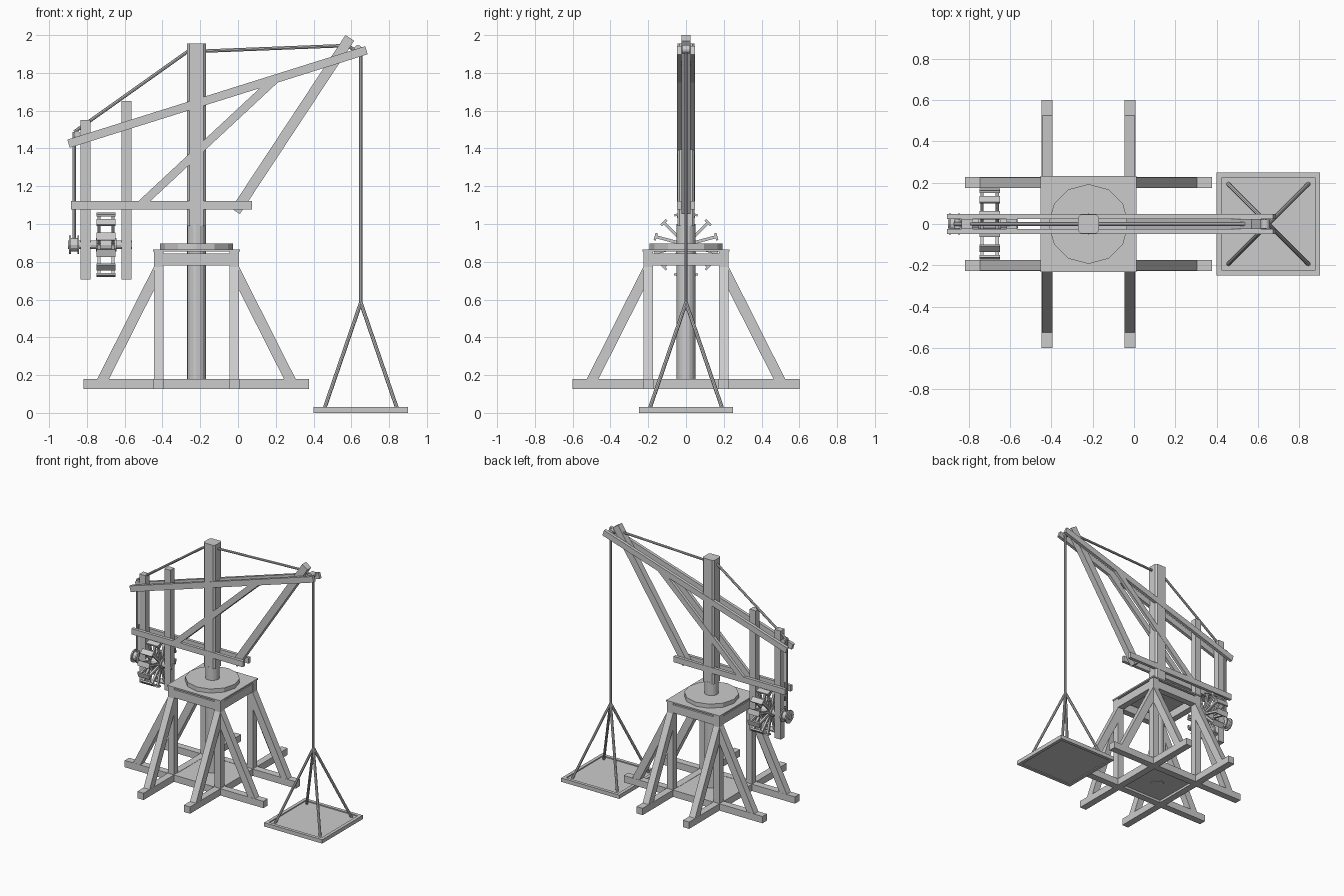
import bpy, bmesh, math
from mathutils import Vector, Matrix

if "Cube" in bpy.data.objects:
    bpy.data.objects.remove(bpy.data.objects["Cube"])

CX = -0.22            # crane axis


def finish(bm, name):
    bmesh.ops.recalc_face_normals(bm, faces=bm.faces)
    me = bpy.data.meshes.new(name)
    bm.to_mesh(me)
    bm.free()
    ob = bpy.data.objects.new(name, me)
    bpy.context.collection.objects.link(ob)
    return ob


def box(bm, x0, x1, y0, y1, z0, z1):
    m = Matrix.Translation(((x0 + x1) / 2, (y0 + y1) / 2, (z0 + z1) / 2)) @ \
        Matrix.Diagonal((x1 - x0, y1 - y0, z1 - z0, 1))
    return bmesh.ops.create_cube(bm, size=1, matrix=m)


def bar(bm, p, q, y, wy, t):
    """Square-ended timber in the xz plane from p to q."""
    p, q = Vector((p[0], y, p[1])), Vector((q[0], y, q[1]))
    d = q - p
    m = Matrix.Translation((p + q) / 2) @ Matrix.Rotation(-math.atan2(d.z, d.x), 4, 'Y') @ \
        Matrix.Diagonal((d.length, wy, t, 1))
    bmesh.ops.create_cube(bm, size=1, matrix=m)


def rod(bm, p, q, r, n=8):
    p, q = Vector(p), Vector(q)
    d = q - p
    m = Matrix.Translation((p + q) / 2) @ d.to_track_quat('Z', 'Y').to_matrix().to_4x4()
    bmesh.ops.create_cone(bm, cap_ends=True, segments=n, radius1=r, radius2=r, depth=d.length, matrix=m)


def prism(bm, pts, y, w, m):
    """Profile (u, z) extruded by w across y, placed by matrix m."""
    a = [bm.verts.new(m @ Vector((u, y - w / 2, z))) for u, z in pts]
    f = bm.faces.new(a)
    g = bmesh.ops.extrude_face_region(bm, geom=[f])
    vs = [v for v in g['geom'] if isinstance(v, bmesh.types.BMVert)]
    bmesh.ops.translate(bm, verts=vs, vec=m.to_3x3() @ Vector((0, w, 0)))


# Crossed ground sills
bm = bmesh.new()
for s in (-0.2, 0.2):
    box(bm, CX - .597, CX + .597, s - .027, s + .027, .127, .18)
    box(bm, CX + s - .027, CX + s + .027, -.6, .6, .127, .18)
finish(bm, "base_beams")
bm = bmesh.new()
box(bm, CX - .175, CX + .175, -.175, .175, .145, .178)
finish(bm, "base_floor")

# Corner posts and their raking braces
bm = bmesh.new()
for sx in (-.2, .2):
    for sy in (-.2, .2):
        box(bm, CX + sx - .026, CX + sx + .026, sy - .026, sy + .026, .13, .856)
finish(bm, "corner_posts")
bm = bmesh.new()
profile = [(.525, .18), (.463, .18), (.215, .67), (.225, .775)]
for k in range(4):
    m = Matrix.Translation((CX, 0, 0)) @ Matrix.Rotation(k * math.pi / 2, 4, 'Z')
    for y in (-.2, .2):
        prism(bm, profile, y, .052, m)
finish(bm, "base_braces")

# Head frame, deck and turntable
bm = bmesh.new()
for s in (-.2, .2):
    box(bm, CX - .226, CX + .226, s - .025, s + .025, .78, .843)
    box(bm, CX + s - .025, CX + s + .025, -.226, .226, .78, .843)
finish(bm, "head_frame")
bm = bmesh.new()
box(bm, CX - .231, CX + .231, -.231, .231, .855, .866)
finish(bm, "deck")
bm = bmesh.new()
rod(bm, (CX, 0, .866), (CX, 0, .898), .193, 12)
finish(bm, "turntable")

# Mast: round below, squared above
bm = bmesh.new()
rod(bm, (CX, 0, .14), (CX, 0, 1.0), .05, 16)
finish(bm, "mast_lower")
bm = bmesh.new()
box(bm, CX - .05, CX + .05, -.046, .046, .99, 1.955)
up = [e for e in bm.edges if abs(e.verts[0].co.z - e.verts[1].co.z) > .5]
bmesh.ops.bevel(bm, geom=up, offset=.012, segments=1, affect='EDGES')
finish(bm, "mast_upper")

# Paired timbers of the rotating frame
for name, p, q, t in (("jib", (-.897, 1.425), (.68, 1.92), .045),
                      ("lower_beam", (-.885, 1.098), (.075, 1.098), .045),
                      ("jib_brace", (-.513, 1.105), (.195, 1.764), .043)):
    bm = bmesh.new()
    for y in (-.036, .036):
        bar(bm, p, q, y, .024, t)
    finish(bm, name)

# Single timbers held between the pairs
bm = bmesh.new()
bar(bm, (-.013, 1.068), (.592, 1.985), 0, .048, .055)
finish(bm, "jib_strut")
bm = bmesh.new()
box(bm, -.833, -.781, -.024, .024, .705, 1.55)
box(bm, -.617, -.565, -.024, .024, .705, 1.65)
finish(bm, "wheel_hangers")

# Treadwheel
wx, wz = -.698, .89
bm = bmesh.new()
rod(bm, (wx - .055, 0, wz), (wx + .055, 0, wz), .035, 12)
for k in range(12):
    m = Matrix.Translation((wx, 0, wz)) @ Matrix.Rotation(math.radians(15 + 30 * k), 4, 'X')
    new = box(bm, -.05, .05, -.02, .02, .16, .172)['verts']
    for s in (-.037, .037):
        new += box(bm, s - .008, s + .008, -.008, .008, .02, .162)['verts']
    bmesh.ops.transform(bm, matrix=m, verts=new)
finish(bm, "treadwheel")

# Axle and winding drum
bm = bmesh.new()
rod(bm, (-.9, 0, wz), (-.56, 0, wz), .022, 12)
for x in (-.889, -.846):
    rod(bm, (x - .005, 0, wz), (x + .005, 0, wz), .05, 12)
rod(bm, (-.886, 0, wz), (-.85, 0, wz), .035, 12)
finish(bm, "axle_and_drum")

# Sheaves
bm = bmesh.new()
for x, z, r in ((.635, 1.925, .022), (-.852, 1.475, .018)):
    rod(bm, (x, -.022, z), (x, .022, z), r, 12)
finish(bm, "sheaves")

# Hoisting rope
path = [(-.866, .9), (-.866, 1.488), (CX - .03, 1.925), (CX + .03, 1.915),
        (.58, 1.945), (.65, 1.90), (.65, .575)]
bm = bmesh.new()
for a, b in zip(path, path[1:]):
    rod(bm, (a[0], 0, a[1]), (b[0], 0, b[1]), .009)
finish(bm, "hoist_rope")

# Load platform and sling
px = .65
bm = bmesh.new()
for sx in (-.195, .195):
    for sy in (-.195, .195):
        rod(bm, (px, 0, .583), (px + sx, sy, .015), .01)
finish(bm, "sling_ropes")
bm = bmesh.new()
for s in (-1, 1):
    a, b = sorted((s * .225, s * .25))
    box(bm, px - .25, px + .25, a, b, 0, .03)
    box(bm, px + a, px + b, -.225, .225, 0, .03)
box(bm, px - .226, px + .226, -.226, .226, .006, .022)
finish(bm, "load_platform")
